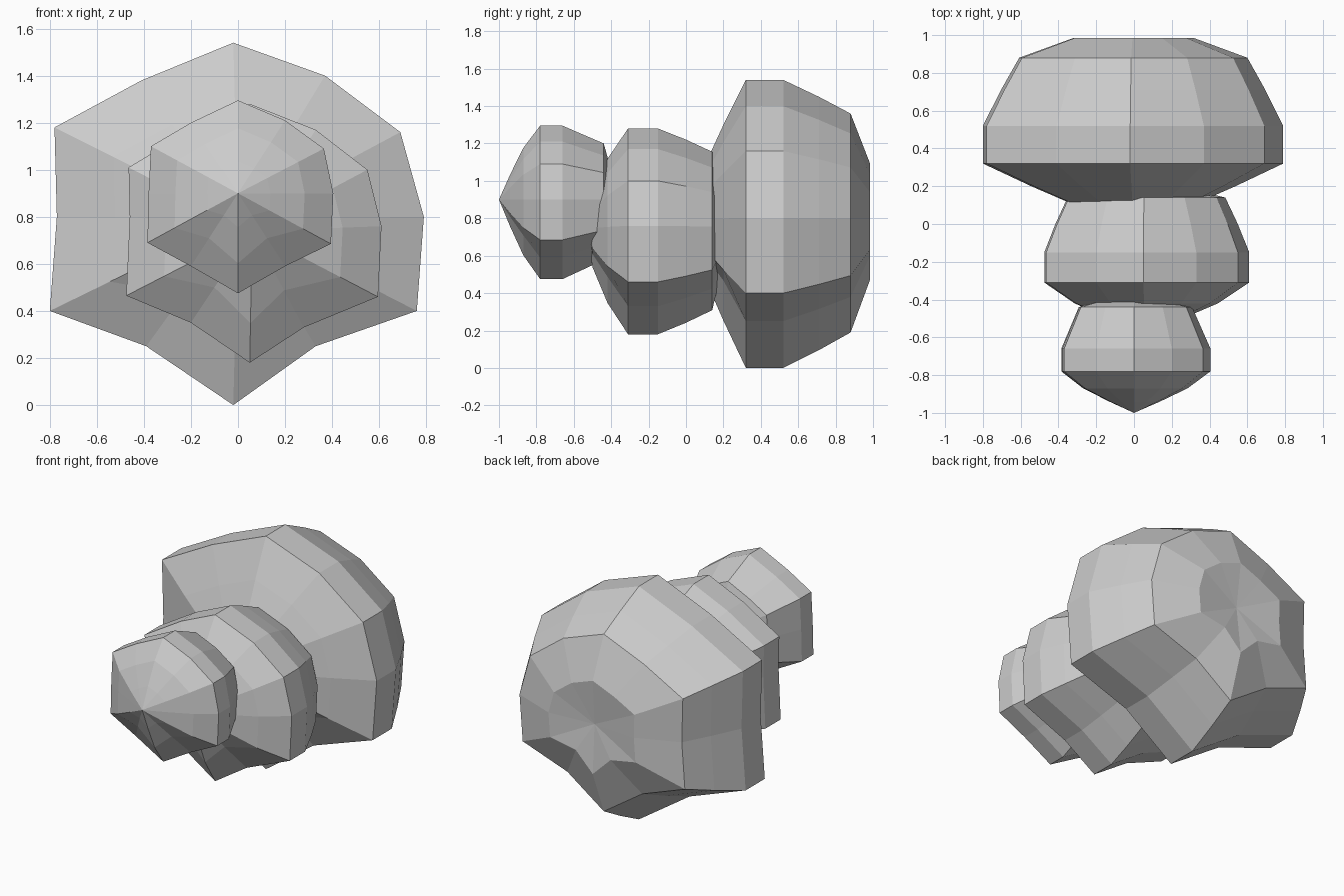
import bpy, bmesh

if "Cube" in bpy.data.objects:
    bpy.data.objects.remove(bpy.data.objects["Cube"])


def segment(name, centre, outline, rings, poles):
    """Twelve-sided faceted bulb lofted along y; rings are (y, scale)."""
    cx, cz = centre
    bm = bmesh.new()
    loops = []
    for y, s in rings:
        loop = []
        for i, (x, z) in enumerate(outline):
            # lower grooves deepen towards both ends
            k = s * (0.88 if i in (5, 7) and s < 0.72 else 1.0)
            loop.append(bm.verts.new((cx + (x - cx) * k, y, cz + (z - cz) * k)))
        loops.append(loop)
    n = len(outline)
    for a, b in zip(loops, loops[1:]):
        for i in range(n):
            j = (i + 1) % n
            bm.faces.new((a[i], a[j], b[j], b[i]))
    for loop, y in ((loops[0], poles[0]), (loops[-1], poles[1])):
        tip = bm.verts.new((cx, y, cz))
        for i in range(n):
            bm.faces.new((loop[i], tip, loop[(i + 1) % n]))
    bmesh.ops.recalc_face_normals(bm, faces=bm.faces)
    mesh = bpy.data.meshes.new(name)
    bm.to_mesh(mesh)
    bm.free()
    obj = bpy.data.objects.new(name, mesh)
    bpy.context.collection.objects.link(obj)
    return obj


# Large rear bulb
segment("rear_bulb", (0.0, 0.79),
        [(-.02, 1.54), (.37, 1.40), (.69, 1.16), (.79, .80), (.76, .40), (.33, .25),
         (-.02, 0), (-.39, .25), (-.80, .40), (-.77, .80), (-.78, 1.18), (-.41, 1.38)],
        [(.20, .68), (.11, .42), (.20, .68), (.32, 1), (.52, 1), (.71, .88),
         (.88, .76), (.985, .40)][1:], (.09, .955))

# Middle bulb
segment("middle_bulb", (0.06, 0.74),
        [(.05, 1.28), (.33, 1.17), (.55, 1.0), (.61, .76), (.595, .46), (.28, .33),
         (.05, .18), (-.20, .35), (-.475, .465), (-.46, .80), (-.465, 1.01), (-.20, 1.17)],
        [(-.50, .36), (-.42, .70), (-.31, 1), (-.15, 1), (0, .89), (.14, .77), (.19, .40)],
        (-.53, .18))

# Small front bulb with pointed tip
segment("front_bulb", (0.0, 0.90),
        [(0, 1.295), (.20, 1.21), (.365, 1.09), (.405, .90), (.395, .685), (.20, .59),
         (0, .475), (-.20, .59), (-.385, .69), (-.38, .90), (-.37, 1.10), (-.20, 1.20)],
        [(-.94, .34), (-.87, .70), (-.78, 1), (-.66, 1), (-.55, .88), (-.44, .76), (-.40, .40)],
        (-1.0, -.41))
